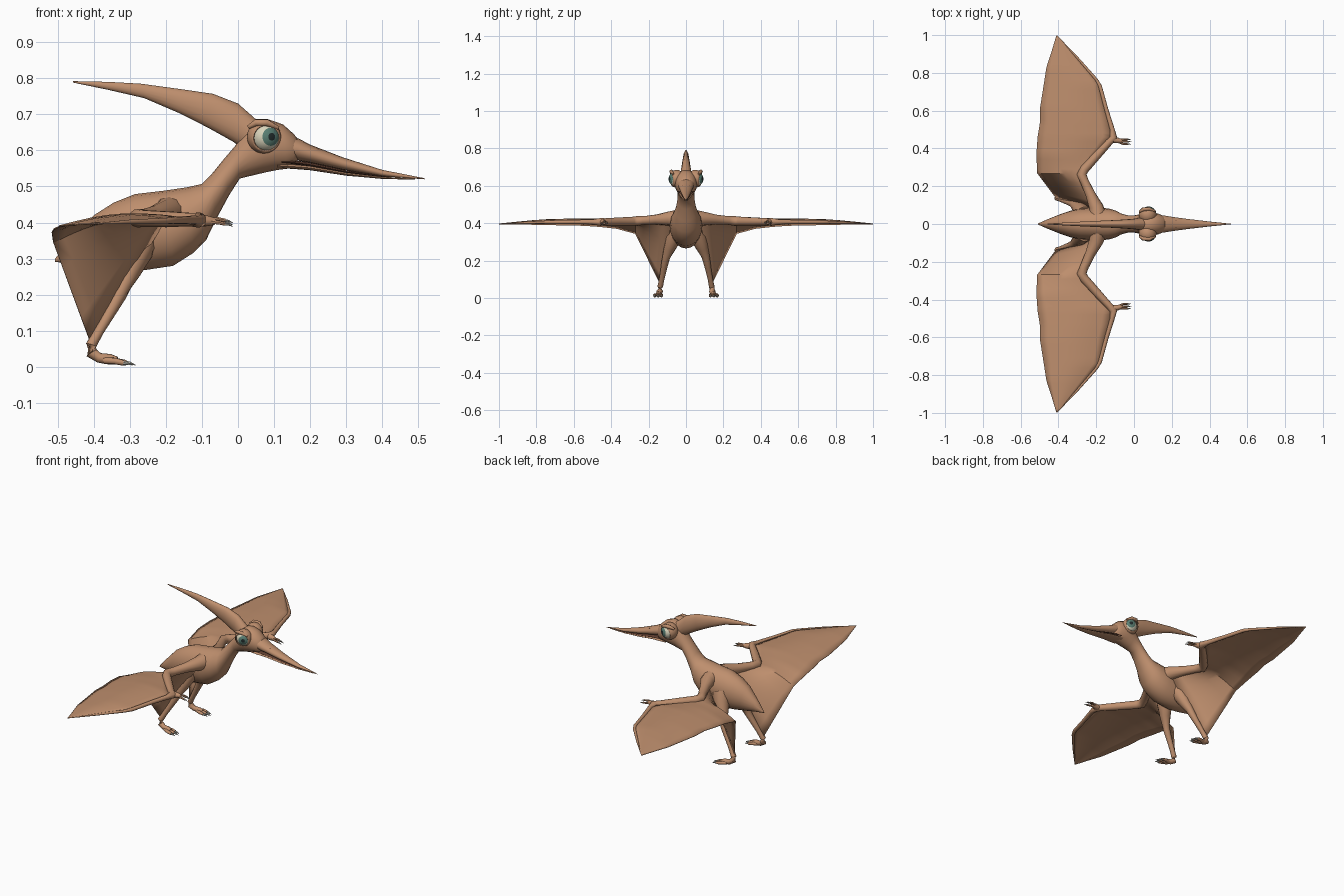
import bpy, bmesh, math
from mathutils import Vector

if "Cube" in bpy.data.objects:
    bpy.data.objects.remove(bpy.data.objects["Cube"])


def material(name, rgb):
    m = bpy.data.materials.new(name)
    m.diffuse_color = (*rgb, 1)
    m.use_nodes = True
    m.node_tree.nodes["Principled BSDF"].inputs["Base Color"].default_value = m.diffuse_color
    return m


SKIN = material("tan skin", (0.52, 0.275, 0.155))
CREAM = material("eye cream", (0.70, 0.66, 0.50))
IRIS = material("iris green", (0.10, 0.21, 0.17))
PUPIL = material("pupil black", (0.015, 0.025, 0.025))
CLAW = material("claw grey", (0.50, 0.48, 0.42))
MOUTH = material("mouth dark", (0.12, 0.05, 0.03))


def finish(name, bm, mats, angle=50, recalc=True):
    if recalc:
        bmesh.ops.recalc_face_normals(bm, faces=bm.faces)
    me = bpy.data.meshes.new(name)
    bm.to_mesh(me)
    bm.free()
    for m in mats:
        me.materials.append(m)
    ob = bpy.data.objects.new(name, me)
    bpy.context.collection.objects.link(ob)
    bpy.ops.object.select_all(action='DESELECT')
    ob.select_set(True)
    bpy.context.view_layer.objects.active = ob
    bpy.ops.object.shade_smooth_by_angle(angle=math.radians(angle))
    return ob


def skin_rings(name, rings, mat):
    """Bridge equal-length rings of points and cap both ends."""
    bm = bmesh.new()
    vs = [[bm.verts.new(p) for p in r] for r in rings]
    n = len(vs[0])
    for a, b in zip(vs, vs[1:]):
        for i in range(n):
            j = (i + 1) % n
            bm.faces.new((a[i], a[j], b[j], b[i]))
    bm.faces.new(vs[0])
    bm.faces.new(vs[-1][::-1])
    return finish(name, bm, [mat])


def loft(name, sections, mat=SKIN, n=20):
    """Sections are (top x, top z, bottom x, bottom z, half width)."""
    rings = []
    for tx, tz, bx, bz, w in sections:
        top, bot = Vector((tx, 0, tz)), Vector((bx, 0, bz))
        mid, half = (top + bot) / 2, (top - bot) / 2
        rings.append([mid + half * math.cos(k * math.tau / n)
                      + Vector((0, w * math.sin(k * math.tau / n), 0)) for k in range(n)])
    return skin_rings(name, rings, mat)


def tube(name, path, s, mat=SKIN, n=10):
    """Path points are (x, y, z, radius); s mirrors the side."""
    pts = [Vector((x, y * s, z)) for x, y, z, r in path]
    rings = []
    for i, p in enumerate(pts):
        t = (pts[min(i + 1, len(pts) - 1)] - pts[max(i - 1, 0)]).normalized()
        u = t.cross(Vector((0.1, 0.2, 1))).normalized()
        v = t.cross(u)
        r = path[i][3]
        rings.append([p + (u * math.cos(k * math.tau / n) + v * math.sin(k * math.tau / n)) * r
                      for k in range(n)])
    return skin_rings(name, rings, mat)


# Body, neck and skull in one loft
loft("body", [
    (-.508, .299, -.508, .291, .003), (-.46, .355, -.45, .285, .026),
    (-.40, .42, -.38, .275, .052), (-.345, .455, -.33, .268, .07),
    (-.285, .479, -.28, .265, .082), (-.20, .489, -.18, .28, .087),
    (-.14, .498, -.125, .315, .082), (-.10, .507, -.088, .352, .07),
    (-.075, .532, -.06, .41, .055), (-.04, .575, -.025, .475, .046),
    (-.01, .61, .005, .522, .045), (.02, .655, .05, .533, .052),
    (.05, .68, .085, .541, .06), (.085, .686, .11, .546, .06),
    (.125, .672, .135, .549, .054), (.155, .645, .155, .556, .044),
    (.172, .625, .165, .57, .03)])

# Crest sweeping back from the skull
loft("crest", [
    (-.457, .792, -.457, .788, .002), (-.36, .790, -.36, .768, .008),
    (-.27, .785, -.26, .745, .013), (-.16, .770, -.16, .702, .018),
    (-.07, .757, -.085, .664, .022), (.0, .730, -.015, .625, .027),
    (.05, .686, .02, .60, .033), (.09, .66, .06, .60, .03)], n=16)

# Beak halves with a dark mouth strip between them
loft("upper_beak", [
    (.13, .645, .13, .578, .045), (.17, .632, .16, .573, .044),
    (.20, .616, .20, .566, .038), (.29, .581, .29, .547, .026),
    (.40, .546, .40, .528, .013), (.517, .523, .517, .520, .001)], n=16)
loft("lower_beak", [
    (.11, .566, .11, .55, .040), (.15, .562, .15, .549, .040),
    (.20, .558, .20, .545, .034), (.30, .539, .30, .530, .022),
    (.40, .527, .40, .521, .011), (.49, .522, .49, .519, .002)], n=16)
loft("mouth", [
    (.12, .574, .12, .562, .043), (.15, .573, .15, .561, .040),
    (.20, .567, .20, .554, .032), (.30, .545, .30, .537, .020),
    (.42, .527, .42, .524, .008)], MOUTH, 12)


def sphere(center, radius):
    bm = bmesh.new()
    bmesh.ops.create_uvsphere(bm, u_segments=32, v_segments=24, radius=radius)
    return bm, Vector(center)


def eye(side, s):
    # Eyeball with iris and pupil painted by angle from the gaze
    gaze = Vector((.44, .9 * s, .02)).normalized()
    bm, c = sphere((0, 0, 0), .041)
    bmesh.ops.rotate(bm, verts=bm.verts, matrix=Vector((0, 0, 1)).rotation_difference(gaze).to_matrix())
    for f in bm.faces:
        a = math.degrees(f.calc_center_median().angle(gaze))
        f.material_index = 2 if a < 15 else 1 if a < 37 else 0
    bmesh.ops.translate(bm, verts=bm.verts, vec=(.076, .052 * s, .637))
    finish(side + "_eyeball", bm, [CREAM, IRIS, PUPIL])
    # Eyelid shell opened around the outward direction
    out = Vector((.22, .95 * s, -.12)).normalized()
    bm, c = sphere((0, 0, 0), .047)
    bmesh.ops.rotate(bm, verts=bm.verts, matrix=Vector((0, 0, 1)).rotation_difference(out).to_matrix())
    gone = [f for f in bm.faces if math.degrees(f.calc_center_median().angle(out)) < 52]
    bmesh.ops.delete(bm, geom=gone, context='FACES')
    bmesh.ops.translate(bm, verts=bm.verts, vec=(.072, .050 * s, .638))
    lid = finish(side + "_eyelid", bm, [SKIN], recalc=False)
    mod = lid.modifiers.new("thickness", 'SOLIDIFY')
    mod.thickness = .004
    # Brow ridge
    tube(side + "_brow", [(.03, .066, .665, .006), (.05, .078, .677, .010),
                          (.08, .080, .677, .010), (.112, .068, .662, .005)], s, n=8)
    # Nostril
    tube(side + "_nostril", [(.214, .018, .603, .003), (.222, .0185, .600, .004),
                             (.230, .018, .597, .002)], s, MOUTH, 6)


def wing(side, s):
    # Arm and long wing finger
    tube(side + "_arm", [
        (-.19, .03, .425, .05), (-.20, .09, .425, .038), (-.23, .155, .42, .027),
        (-.262, .225, .415, .023), (-.277, .262, .412, .026), (-.262, .29, .411, .024),
        (-.19, .37, .409, .022), (-.13, .435, .408, .019), (-.108, .458, .407, .021),
        (-.115, .50, .407, .013), (-.145, .60, .407, .011), (-.18, .73, .406, .010),
        (-.20, .765, .405, .008), (-.30, .88, .402, .006), (-.408, .998, .396, .001)], s, n=12)
    # Membrane from body and ankle out to the tip: leading and trailing points
    cols = [((-.19, .075, .425), (-.41, .135, .07)), ((-.28, .265, .41), (-.512, .27, .345)),
            ((-.20, .36, .408), (-.516, .37, .372)), ((-.115, .46, .407), (-.510, .46, .382)),
            ((-.13, .54, .407), (-.497, .54, .388)), ((-.15, .61, .407), (-.496, .62, .390)),
            ((-.18, .74, .406), (-.477, .74, .392)), ((-.25, .82, .404), (-.463, .83, .394)),
            ((-.33, .91, .401), (-.437, .91, .395)), ((-.406, .997, .397), (-.410, .999, .396))]
    rows, steps = 8, 4
    bm = bmesh.new()
    grid = []
    for ci in range((len(cols) - 1) * steps + 1):
        k = min(ci // steps, len(cols) - 2)
        f = ci / steps - k
        lead = Vector(cols[k][0]).lerp(Vector(cols[k + 1][0]), f)
        trail = Vector(cols[k][1]).lerp(Vector(cols[k + 1][1]), f)
        line = []
        for r in range(rows + 1):
            p = lead.lerp(trail, r / rows)
            p.z += .07 * (lead - trail).length * math.sin(math.pi * r / rows) * min(ci / steps, 1)
            line.append(bm.verts.new((p.x, p.y * s, p.z)))
        grid.append(line)
    for a, b in zip(grid, grid[1:]):
        for r in range(rows):
            bm.faces.new((a[r], a[r + 1], b[r + 1], b[r]))
    ob = finish(side + "_wing_membrane", bm, [SKIN], 40)
    mod = ob.modifiers.new("thickness", 'SOLIDIFY')
    mod.thickness, mod.offset = .004, 0
    # Hand with three clawed fingers
    tube(side + "_hand", [(-.125, .45, .407, .018), (-.09, .443, .405, .016),
                          (-.065, .438, .403, .010)], s)
    for i, (dy, dz) in enumerate([(-.013, .0), (0, .006), (.012, -.004)]):
        y, z = .436 + dy, .402 + dz
        tube(f"{side}_finger_{i}", [(-.085, .441 + dy * .4, .404, .007), (-.055, y, z + .002, .0055),
                                    (-.035, y, z - .002, .005)], s, n=6)
        tube(f"{side}_finger_claw_{i}", [(-.038, y, z - .002, .0045), (-.025, y, z - .004, .003),
                                         (-.014, y, z - .009, .0005)], s, CLAW, 6)


def leg(side, s):
    tube(side + "_leg", [
        (-.265, .045, .37, .05), (-.28, .068, .32, .044), (-.30, .088, .265, .031),
        (-.318, .104, .225, .022), (-.328, .110, .200, .020), (-.35, .118, .16, .017),
        (-.385, .130, .10, .014), (-.407, .138, .06, .015), (-.405, .140, .038, .017),
        (-.385, .143, .025, .014), (-.355, .147, .021, .015), (-.335, .149, .017, .011)], s, n=12)
    # Three toes with claws
    for i, dy in enumerate((-.018, 0, .018)):
        y = .149 + dy
        reach = .008 if dy == 0 else 0
        tube(f"{side}_toe_{i}", [(-.37, .147 + dy * .3, .018, .010), (-.34, y, .016, .009),
                                 (-.318 + reach, y, .011, .008)], s, n=8)
        tube(f"{side}_toe_claw_{i}", [(-.322 + reach, y, .011, .0065), (-.308 + reach, y, .010, .005),
                                      (-.292 + reach, y * 1.01, .005, .0008)], s, CLAW, 6)


for side, s in (("right", -1), ("left", 1)):
    eye(side, s)
    wing(side, s)
    leg(side, s)
